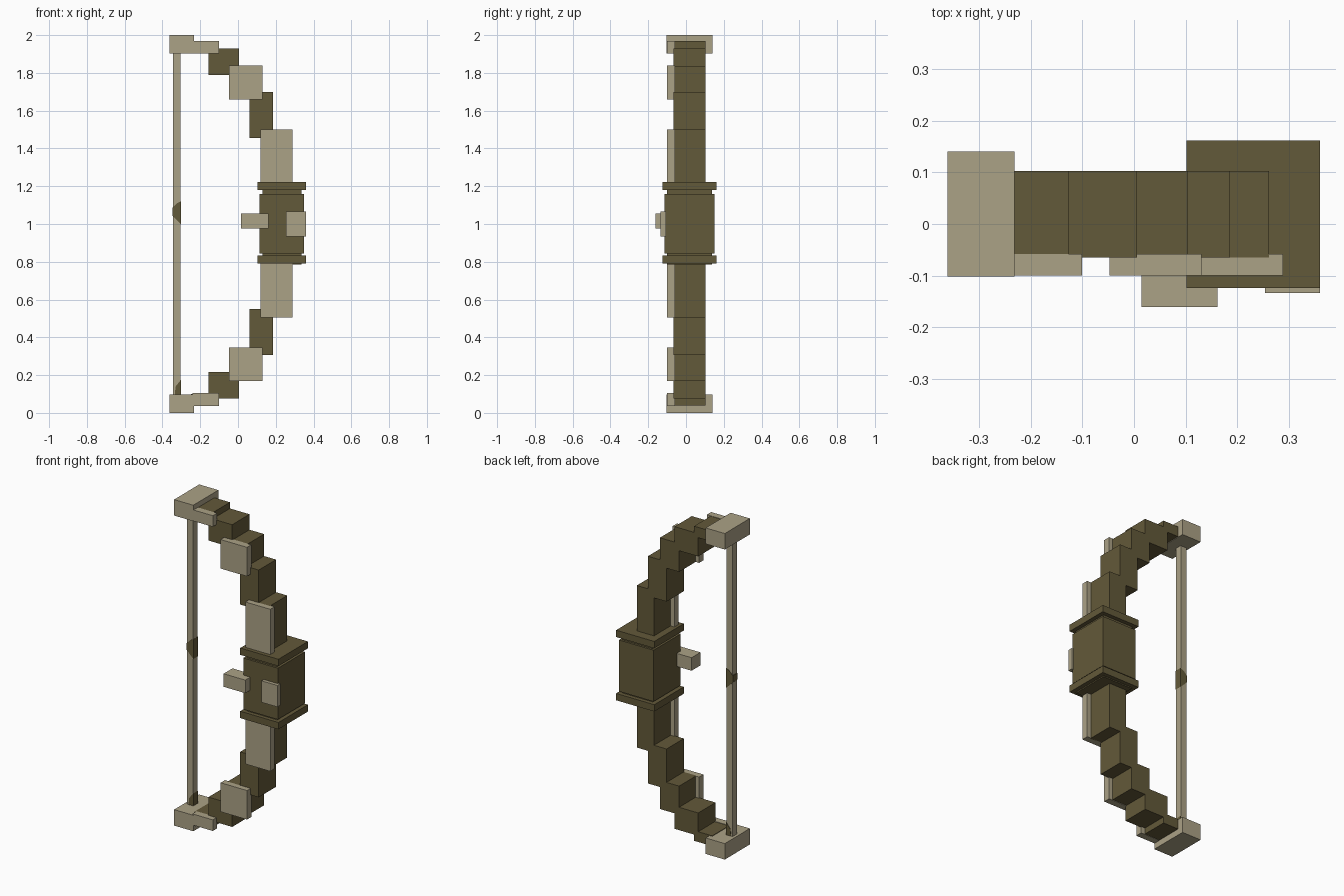
import bpy
import bmesh

cube = bpy.data.objects.get("Cube")
if cube:
    bpy.data.objects.remove(cube, do_unlink=True)


def make_material(name, rgb):
    mat = bpy.data.materials.new(name)
    mat.use_nodes = True
    color = (*rgb, 1.0)
    mat.diffuse_color = color
    bsdf = next(n for n in mat.node_tree.nodes if n.type == 'BSDF_PRINCIPLED')
    bsdf.inputs["Base Color"].default_value = color
    return mat


TAN = make_material("pale_tan", (0.41, 0.36, 0.24))
DARK = make_material("dark_olive_brown", (0.124, 0.1, 0.041))


def prism(name, profile, y, mat):
    """Extrude an x-z outline along y."""
    bm = bmesh.new()
    face = bm.faces.new([bm.verts.new((px, y[0], pz)) for px, pz in profile])
    out = bmesh.ops.extrude_face_region(bm, geom=[face])
    moved = [g for g in out["geom"] if isinstance(g, bmesh.types.BMVert)]
    bmesh.ops.translate(bm, verts=moved, vec=(0, y[1] - y[0], 0))
    bmesh.ops.recalc_face_normals(bm, faces=bm.faces)
    mesh = bpy.data.meshes.new(name)
    bm.to_mesh(mesh)
    bm.free()
    mesh.materials.append(mat)
    obj = bpy.data.objects.new(name, mesh)
    bpy.context.collection.objects.link(obj)
    return obj


def box(name, x, y, z, mat):
    outline = [(x[0], z[0]), (x[1], z[0]), (x[1], z[1]), (x[0], z[1])]
    return prism(name, outline, y, mat)


def pair(name, x, y, z, mat, mid=1.003):
    """Upper part and its mirrored lower twin."""
    box("upper_" + name, x, y, z, mat)
    box("lower_" + name, x, y, (2 * mid - z[1], 2 * mid - z[0]), mat)


LIMB_Y = (-0.065, 0.103)
TRIM_Y = (-0.1, -0.058)

# Stepped limbs, from grip to tip
pair("limb_root", (0.145, 0.262), LIMB_Y, (1.2, 1.5), DARK)
pair("limb_middle", (0.06, 0.186), LIMB_Y, (1.455, 1.7), DARK)
pair("limb_bend", (-0.025, 0.105), LIMB_Y, (1.66, 1.835), DARK)
pair("limb_outer", (-0.155, 0.006), LIMB_Y, (1.79, 1.93), DARK)
pair("limb_end", (-0.25, -0.127), LIMB_Y, (1.905, 1.968), DARK)

# Pale plates on the front of the limbs
pair("root_trim", (0.12, 0.289), TRIM_Y, (1.2, 1.5), TAN)
pair("bend_trim", (-0.048, 0.131), TRIM_Y, (1.66, 1.838), TAN)
pair("end_trim", (-0.24, -0.101), TRIM_Y, (1.902, 1.97), TAN)

# Tip caps
pair("tip_cap", (-0.362, -0.232), (-0.102, 0.141), (1.902, 2.0), TAN, 1.0)

# Grip with flanges
box("grip", (0.115, 0.35), (-0.113, 0.15), (0.845, 1.16), DARK)
box("grip_core", (0.13, 0.335), (-0.1, 0.137), (0.785, 1.19), DARK)
pair("grip_flange", (0.102, 0.361), (-0.124, 0.162), (1.18, 1.222), DARK, 1.007)
box("grip_plate", (0.254, 0.361), (-0.134, -0.105), (0.933, 1.065), TAN)
box("arrow_rest", (0.015, 0.162), (-0.161, -0.075), (0.975, 1.055), TAN)

# String with dark worn patches
box("string", (-0.345, -0.304), (0.0, 0.04), (0.08, 1.92), TAN)
prism("string_wrap",
      [(-0.302, 1.0), (-0.323, 1.02), (-0.347, 1.045), (-0.347, 1.085),
       (-0.323, 1.11), (-0.302, 1.12)], (-0.002, 0.042), DARK)
prism("string_lower_patch",
      [(-0.302, 0.095), (-0.335, 0.095), (-0.33, 0.14), (-0.302, 0.175)],
      (-0.002, 0.042), DARK)
